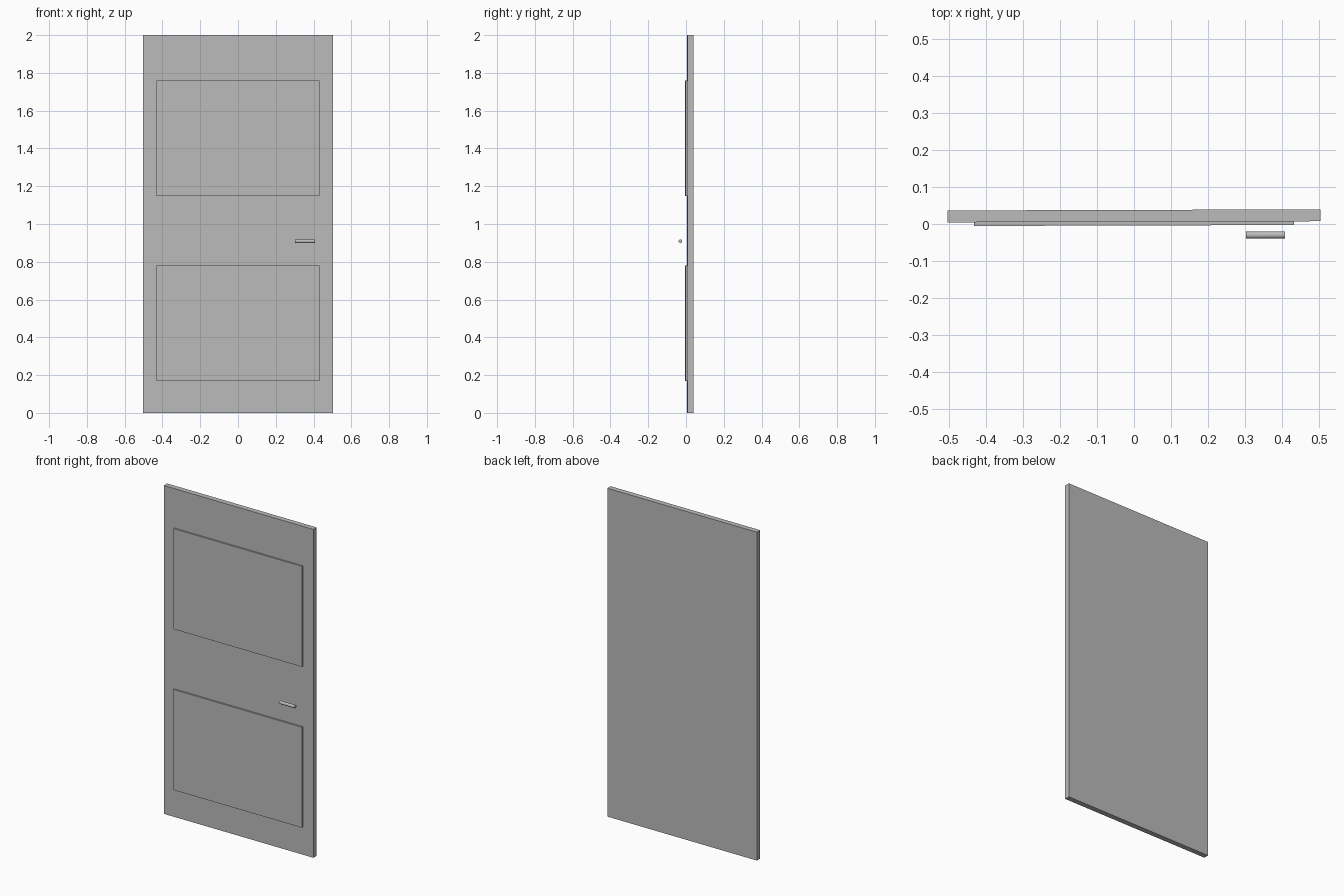
import bpy
import math
from mathutils import Matrix

cube = bpy.data.objects.get("Cube")
if cube:
    bpy.data.objects.remove(cube, do_unlink=True)

# Single grey finish
grey = bpy.data.materials.new("plain grey")
grey.use_nodes = True
color = (0.5, 0.5, 0.5, 1)
grey.diffuse_color = color
grey.node_tree.nodes["Principled BSDF"].inputs["Base Color"].default_value = color

# The whole door stands very slightly turned about its vertical axis
TURN = Matrix.Rotation(0.003, 4, 'Z')


def finish(obj, name):
    obj.name = name
    obj.data.materials.append(grey)
    obj.matrix_world = TURN @ obj.matrix_world
    return obj


def box(name, x, y, z):
    """Box spanning the given (low, high) ranges."""
    spans = (x, y, z)
    bpy.ops.mesh.primitive_cube_add(size=1, location=[(a + b) / 2 for a, b in spans])
    obj = bpy.context.object
    obj.scale = [b - a for a, b in spans]
    bpy.ops.object.transform_apply(location=True, rotation=False, scale=True)
    return finish(obj, name)


# Door leaf
box("door_leaf", (-0.503, 0.503), (0.006, 0.038), (0, 2))

# Raised panels on the front
for name, low in (("lower_panel", 0.168), ("upper_panel", 1.148)):
    box(name, (-0.432, 0.432), (-0.004, 0.008), (low, low + 0.612))

# Horizontal handle bar, standing clear of the leaf
bpy.ops.mesh.primitive_cylinder_add(vertices=32, radius=0.0095, depth=0.106,
                                    location=(0.355, -0.031, 0.909),
                                    rotation=(0, math.pi / 2, 0))
bpy.ops.object.transform_apply(location=True, rotation=True, scale=True)
bpy.ops.object.shade_smooth_by_angle(angle=math.radians(40))
finish(bpy.context.object, "handle_bar")
